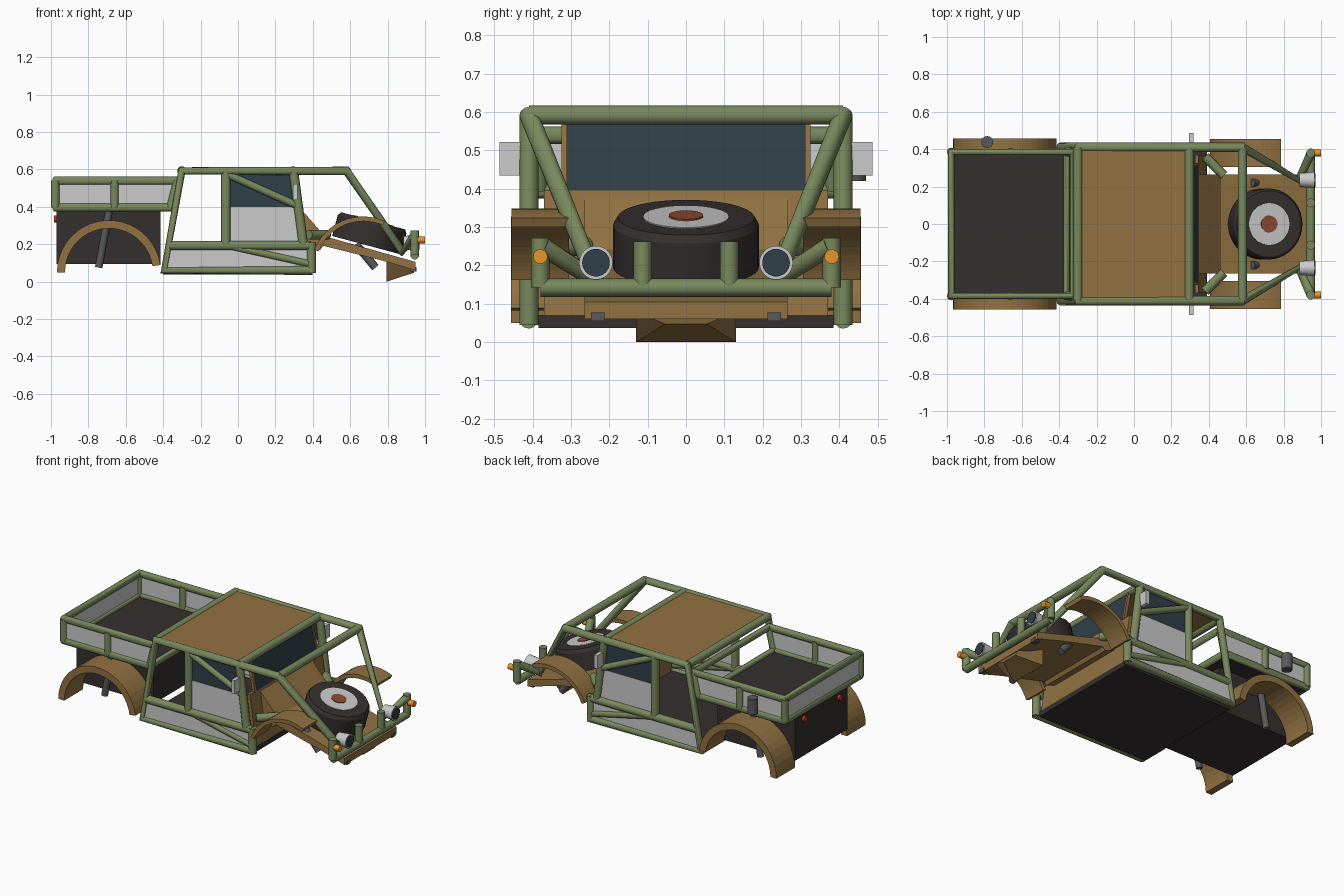
import bpy, bmesh, math
from mathutils import Vector

if "Cube" in bpy.data.objects:
    bpy.data.objects.remove(bpy.data.objects["Cube"])


def material(name, rgb):
    m = bpy.data.materials.new(name)
    m.diffuse_color = (*rgb, 1)
    m.use_nodes = True
    m.node_tree.nodes["Principled BSDF"].inputs["Base Color"].default_value = m.diffuse_color
    return m


GREEN = material("green_paint", (0.19, 0.25, 0.11))
TAN = material("tan_paint", (0.29, 0.17, 0.055))
DARK = material("dark_lining", (0.035, 0.03, 0.028))
GLASS = material("dark_glass", (0.03, 0.05, 0.065))
ORANGE = material("orange_lens", (0.8, 0.3, 0.02))
RED = material("red_lens", (0.6, 0.03, 0.02))
RUST = material("rust_hub", (0.28, 0.07, 0.03))
STEEL = material("dark_steel", (0.1, 0.1, 0.1))


def add(name, me, mat=None):
    ob = bpy.data.objects.new(name, me)
    bpy.context.collection.objects.link(ob)
    if mat:
        me.materials.append(mat)
    return ob


def tube(name, pts, r=0.025, mat=GREEN, closed=False):
    """Round tube along a polyline."""
    cu = bpy.data.curves.new(name, 'CURVE')
    cu.dimensions = '3D'
    cu.bevel_depth = r
    cu.bevel_resolution = 4
    cu.use_fill_caps = True
    sp = cu.splines.new('POLY')
    sp.points.add(len(pts) - 1)
    for p, c in zip(sp.points, pts):
        p.co = (*c, 1)
    sp.use_cyclic_u = closed
    tmp = bpy.data.objects.new(name + "_path", cu)
    me = bpy.data.meshes.new_from_object(tmp)
    bpy.data.objects.remove(tmp)
    me.materials.clear()
    ob = add(name, me, mat)
    me.shade_smooth()
    me.set_sharp_from_angle(angle=math.radians(40))
    return ob


def prism(name, prof, y0, y1, mat=None):
    """Extrude an xz profile from y0 to y1."""
    bm = bmesh.new()
    a = [bm.verts.new((x, y0, z)) for x, z in prof]
    b = [bm.verts.new((x, y1, z)) for x, z in prof]
    n = len(prof)
    bm.faces.new(a)
    bm.faces.new(b[::-1])
    for i in range(n):
        bm.faces.new((a[i], b[i], b[(i + 1) % n], a[(i + 1) % n]))
    bmesh.ops.recalc_face_normals(bm, faces=bm.faces)
    me = bpy.data.meshes.new(name)
    bm.to_mesh(me)
    bm.free()
    return add(name, me, mat)


def box(name, x0, x1, y0, y1, z0, z1, mat=None):
    return prism(name, [(x0, z0), (x1, z0), (x1, z1), (x0, z1)], y0, y1, mat)


def disc(name, p0, p1, r, mat=None, r2=None, seg=32):
    """Cylinder or cone between two points."""
    p0, p1 = Vector(p0), Vector(p1)
    d = p1 - p0
    bm = bmesh.new()
    bmesh.ops.create_cone(bm, cap_ends=True, segments=seg, radius1=r, radius2=r if r2 is None else r2, depth=d.length)
    me = bpy.data.meshes.new(name)
    bm.to_mesh(me)
    bm.free()
    me.transform(d.to_track_quat('Z', 'Y').to_matrix().to_4x4())
    for v in me.vertices:
        v.co += (p0 + p1) / 2
    me.shade_smooth()
    me.set_sharp_from_angle(angle=math.radians(35))
    return add(name, me, mat)


def arch(name, cx, cz, ro, ri, a0, a1, y0, y1, n=16):
    """Wheel-arch band."""
    ang = [math.radians(a0 + (a1 - a0) * i / n) for i in range(n + 1)]
    prof = [(cx + ro * math.cos(a), cz + ro * math.sin(a)) for a in ang]
    prof += [(cx + ri * math.cos(a), cz + ri * math.sin(a)) for a in reversed(ang)]
    return prism(name, prof, y0, y1, TAN)


# Bed: rail loops, floor and lower tub
B = 0.385
for nm, z, xf in (("bed_top_rail", 0.54, -0.325), ("bed_lower_rail", 0.397, -0.36)):
    tube(nm, [(-0.977, -B, z), (xf, -B, z), (xf, B, z), (-0.977, B, z)], 0.023, closed=True)
box("bed_floor", -0.965, -0.36, -0.37, 0.37, 0.375, 0.395, DARK)
box("bed_tub", -0.97, -0.415, -0.27, 0.27, 0.095, 0.38, DARK)
box("tail_panel", -0.985, -0.97, -0.37, 0.37, 0.40, 0.54)

# Cabin floor, roof, firewall and windshield
C = 0.41
box("cabin_floor", -0.40, 0.39, -0.385, 0.385, 0.037, 0.07, DARK)
box("roof_panel", -0.29, 0.30, -C, C, 0.588, 0.605, TAN)
prism("firewall", [(0.37, 0.06), (0.39, 0.06), (0.345, 0.395), (0.325, 0.395)], -0.37, 0.37, TAN)
prism("windshield", [(0.335, 0.395), (0.345, 0.395), (0.31, 0.58), (0.30, 0.58)], -0.31, 0.31, GLASS)
for nm, x in (("rear_roof_bar", -0.30), ("mid_roof_bar", 0.295), ("front_roof_bar", 0.58)):
    tube(nm, [(x, -C, 0.592), (x, C, 0.592)])

# Cowl, sloping nose deck and skid plate
prism("cowl", [(0.335, 0.39), (0.48, 0.225), (0.44, 0.17), (0.37, 0.20)], -0.265, 0.265, TAN)
prism("nose_deck", [(0.40, 0.26), (0.95, 0.105), (0.95, 0.06), (0.78, 0.11), (0.40, 0.205)], -0.265, 0.265, TAN)
skid = prism("skid_plate", [(0.795, 0.005), (0.94, 0.047), (0.95, 0.08), (0.795, 0.12)], -0.13, 0.13, TAN)
for v in skid.data.vertices:
    if v.co.z < 0.06 and v.co.x > 0.9:
        v.co.y *= 0.42
skid.data.transform(skid.matrix_world)
for v in skid.data.vertices:
    if v.co.z < 0.01:
        v.co.z = 0.0

# Spare wheel lying on the nose deck
top = Vector((0.722, 0, 0.325))
nrm = Vector((math.sin(math.radians(15)), 0, math.cos(math.radians(15))))
low = top - nrm * 0.135
disc("spare_tyre_lower", low, top - nrm * 0.02, 0.19, DARK, seg=40)
disc("spare_tyre_shoulder", top - nrm * 0.02, top, 0.19, DARK, 0.178, 40)
disc("spare_rim", top - nrm * 0.02, top + nrm * 0.003, 0.112)
disc("spare_hub", top - nrm * 0.02, top + nrm * 0.007, 0.045, RUST)

# Bumper bar
tube("bumper_bar", [(0.945, -0.38, 0.142), (0.945, 0.38, 0.142)], 0.024)

for s, side in ((-1, "right"), (1, "left")):
    def T(name, pts, r=0.025, mat=GREEN):
        return tube(f"{side}_{name}", [(x, s * y, z) for x, y, z in pts], r, mat)

    # Bed side posts and panel
    for x in (-0.977, -0.66):
        T("bed_post", [(x, B, 0.397), (x, B, 0.54)], 0.023)
    T("bed_front_post", [(-0.36, B, 0.397), (-0.325, B, 0.54)], 0.023)
    prism(side + "_bed_panel", [(-0.97, 0.40), (-0.36, 0.40), (-0.33, 0.54), (-0.97, 0.54)],
          s * 0.378, s * 0.39)

    # Cabin side cage
    T("cage_hoop", [(0.397, C, 0.06), (-0.395, C, 0.06), (-0.30, C, 0.592), (0.58, C, 0.592), (0.88, 0.235, 0.16),
                    (0.945, 0.375, 0.25)])
    T("sill_upper", [(-0.37, C, 0.193), (0.39, C, 0.193)])
    T("sill_end", [(0.393, C, 0.045), (0.393, C, 0.21)])
    T("sill_brace", [(-0.065, C, 0.195), (0.385, C, 0.095)], 0.02)
    T("door_post", [(-0.065, C, 0.592), (-0.065, C, 0.193)])
    T("front_post", [(0.297, C, 0.592), (0.35, C, 0.193)])
    T("door_brace", [(-0.06, C, 0.575), (0.32, C, 0.405)], 0.02)
    prism(side + "_sill_panel", [(-0.38, 0.06), (0.39, 0.06), (0.39, 0.193), (-0.37, 0.193)], s * 0.405, s * 0.417)
    prism(side + "_door_panel", [(-0.065, 0.193), (0.345, 0.193), (0.32, 0.40), (-0.065, 0.40)], s * 0.4, s * 0.412)
    prism(side + "_door_window", [(-0.065, 0.40), (0.32, 0.40), (0.30, 0.59), (-0.065, 0.59)], s * 0.402, s * 0.41, GLASS)
    prism(side + "_windshield_frame", [(0.33, 0.39), (0.35, 0.39), (0.315, 0.58), (0.295, 0.58)], s * 0.31, s * 0.325, TAN)

    # Mirror
    box(side + "_mirror", 0.293, 0.317, s * 0.432, s * 0.487, 0.435, 0.522)

    # Fenders
    arch(side + "_rear_fender", -0.69, 0.05, 0.278, 0.235, 180, 8, s * 0.265, s * 0.457, 20)
    arch(side + "_front_fender", 0.67, 0.065, 0.283, 0.258, 158, 66, s * 0.305, s * 0.455)

    # Suspension struts and mounts
    T("rear_strut", [(-0.69, 0.30, 0.375), (-0.745, 0.30, 0.075)], 0.02, STEEL)
    T("front_strut", [(0.63, 0.22, 0.20), (0.735, 0.22, 0.075)], 0.022, STEEL)
    T("strut_mount", [(0.38, 0.36, 0.25), (0.48, 0.26, 0.25)], 0.025)

    # Bumper uprights, tow hooks and lamps
    T("bumper_post", [(0.945, 0.113, 0.142), (0.945, 0.113, 0.262)], 0.024)
    T("bumper_end", [(0.945, 0.38, 0.142), (0.945, 0.38, 0.272)], 0.024)
    box(side + "_tow_hook", 0.92, 0.955, s * 0.212, s * 0.248, 0.055, 0.077, STEEL)
    disc(side + "_headlight", (0.885, s * 0.235, 0.207), (0.965, s * 0.235, 0.207), 0.036, None, 0.044)
    disc(side + "_headlight_lens", (0.95, s * 0.235, 0.207), (0.97, s * 0.235, 0.207), 0.036, GLASS)
    disc(side + "_indicator", (0.96, s * 0.38, 0.223), (1.0, s * 0.38, 0.223), 0.019, ORANGE, seg=16)
    disc(side + "_tail_light", (-0.96, s * 0.18, 0.335), (-0.985, s * 0.18, 0.335), 0.018, RED, seg=16)

# Exhaust-like canister on the left bed side
disc("side_canister", (-0.785, 0.438, 0.42), (-0.785, 0.438, 0.52), 0.032, STEEL, seg=16)
